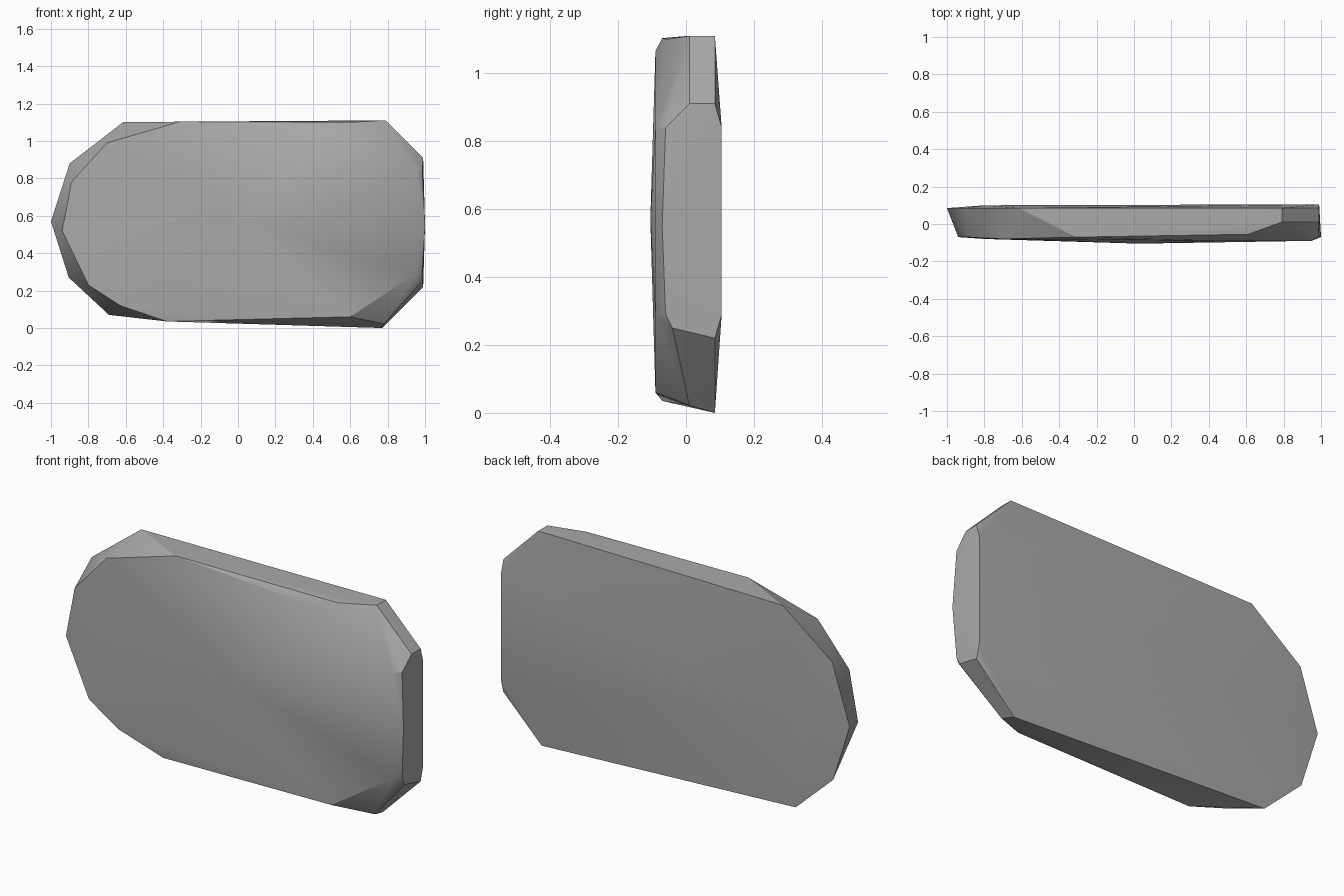
import bpy
import bmesh

default_cube = bpy.data.objects.get("Cube")
if default_cube:
    bpy.data.objects.remove(default_cube, do_unlink=True)


def make_material(name, colour):
    """Create a plain flat material."""
    material = bpy.data.materials.new(name)
    material.use_nodes = True
    material.diffuse_color = colour
    shader = next(node for node in material.node_tree.nodes
                  if node.type == "BSDF_PRINCIPLED")
    shader.inputs["Base Color"].default_value = colour
    shader.inputs["Roughness"].default_value = 0.9
    return material


def make_hull(name, points, material):
    """Wrap a convex chiselled solid around a set of corner points."""
    bm = bmesh.new()
    for point in points:
        bm.verts.new(point)
    result = bmesh.ops.convex_hull(bm, input=bm.verts)
    loose = {item for key in ("geom_interior", "geom_unused")
             for item in result[key] if isinstance(item, bmesh.types.BMVert)}
    bmesh.ops.delete(bm, geom=list(loose), context="VERTS")
    bmesh.ops.recalc_face_normals(bm, faces=bm.faces)
    mesh = bpy.data.meshes.new(name)
    bm.to_mesh(mesh)
    bm.free()
    mesh.materials.append(material)
    stone = bpy.data.objects.new(name, mesh)
    bpy.context.collection.objects.link(stone)
    return stone


# Back rim, given as (x, z) at one depth
back_depth = 0.085
back_rim = [(-1, 0.57), (-0.9, 0.88), (-0.615, 1.1), (0.79, 1.11),
            (0.99, 0.91), (0.99, 0.22), (0.77, 0), (-0.69, 0.07),
            (-0.905, 0.27)]

# Front rim, given as (x, z) grouped by depth
front_rims = {
    -0.07: [(-0.94, 0.52), (-0.89, 0.78), (-0.31, 1.103), (-0.38, 0.035)],
    -0.08: [(-0.7, 0.99), (-0.63, 0.12), (-0.8, 0.23)],
    -0.09: [(0.5, 1.065), (0.95, 0.84), (0.95, 0.29), (0.6, 0.06)],
}

# Chipped corners and the shallow swell of both broad faces
chips = [(0.79, 0.01, 1.11), (0.61, -0.055, 1.1), (0.99, 0.01, 0.91),
         (0.985, -0.06, 0.84), (1, -0.07, 0.55), (0.985, -0.06, 0.29),
         (0.985, -0.04, 0.25), (0.78, 0.01, 0.022)]
swell = [(0.03, -0.105, 0.57), (0.99, 0.105, 0.84), (0.99, 0.105, 0.29),
         (-0.8, 0.1, 0.57)]

corners = [(x, back_depth, z) for x, z in back_rim]
for depth, rim in front_rims.items():
    corners += [(x, depth, z) for x, z in rim]

stone_grey = make_material("stone grey", (0.4, 0.4, 0.4, 1))
slab = make_hull("stone_slab", corners + chips + swell, stone_grey)

# Soft facets with crisp chipped edges
bpy.ops.object.select_all(action="DESELECT")
slab.select_set(True)
bpy.context.view_layer.objects.active = slab
bpy.ops.object.shade_smooth_by_angle(angle=0.5236)
